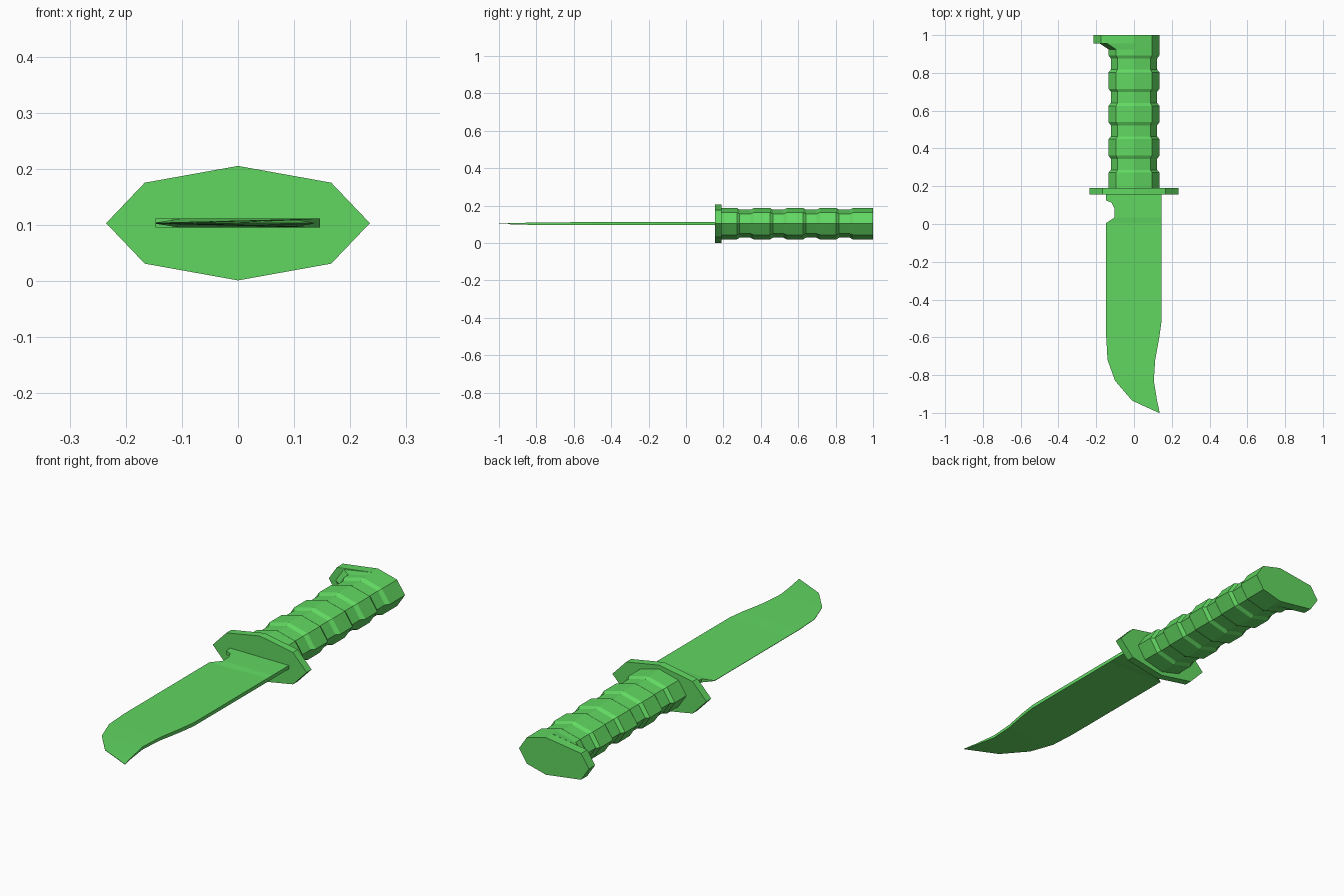
import bpy, bmesh
from math import sin, cos, pi

cube = bpy.data.objects.get("Cube")
if cube:
    bpy.data.objects.remove(cube)

MID = 0.103  # height of the long axis

green = bpy.data.materials.new("green")
green.use_nodes = True
green.diffuse_color = (0.12, 0.68, 0.12, 1)
green.node_tree.nodes["Principled BSDF"].inputs["Base Color"].default_value = green.diffuse_color


def loft(name, rings):
    """Bridge rings of equal length and cap both ends."""
    bm = bmesh.new()
    loops = [[bm.verts.new(p) for p in ring] for ring in rings]
    for a, b in zip(loops, loops[1:]):
        for i in range(len(a)):
            j = (i + 1) % len(a)
            bm.faces.new((a[i], a[j], b[j], b[i]))
    bm.faces.new(loops[0])
    bm.faces.new(loops[-1])
    bmesh.ops.recalc_face_normals(bm, faces=bm.faces)
    mesh = bpy.data.meshes.new(name)
    bm.to_mesh(mesh)
    bm.free()
    mesh.materials.append(green)
    obj = bpy.data.objects.new(name, mesh)
    bpy.context.collection.objects.link(obj)
    return obj


def octagon(y, rx, rz, spur=0.0):
    """Flattened eight-sided ring; spur pushes its -x side outwards."""
    ring = []
    for k in range(8):
        c, s = cos(k * pi / 4), sin(k * pi / 4)
        ring.append((rx * c - (spur if c < -0.1 else 0), y, MID + rz * s))
    return ring


# Guard
loft("guard", [octagon(y, 0.235, 0.102) for y in (0.155, 0.19)])

# Grip: raised bands separated by grooves, ending in a hooked pommel
BAND, GROOVE = (0.135, 0.084), (0.122, 0.075)
rings = [octagon(0.185, *BAND)]
for i in range(4):
    y = 0.272 + i * 0.177
    rings += [octagon(y, *BAND), octagon(y + 0.015, *GROOVE),
              octagon(y + 0.073, *GROOVE), octagon(y + 0.09, *BAND)]
rings += [octagon(0.925, *BAND), octagon(0.955, *BAND, 0.045),
          octagon(0.956, *BAND, 0.08), octagon(1.0, *BAND, 0.08)]
loft("grip", rings)

# Blade: y, cutting edge x, spine x, half thickness at edge and at spine
T = 0.008
sections = [
    (0.16, -0.147, 0.146, T, T),
    (0.125, -0.147, 0.146, T, T),
    (0.112, -0.118, 0.146, T, T),
    (0.08, -0.102, 0.146, T, T),
    (0.035, -0.102, 0.146, T, T),
    (0.005, -0.147, 0.146, 0.001, T),
    (-0.52, -0.147, 0.145, 0.001, T),
    (-0.60, -0.147, 0.134, 0.001, T),
    (-0.72, -0.14, 0.112, 0.001, 0.007),
    (-0.83, -0.10, 0.105, 0.001, 0.006),
    (-0.935, -0.01, 0.122, 0.001, 0.003),
    (-1.0, 0.132, 0.136, 0.001, 0.001),
]
loft("blade", [[(e, y, MID - te), (s, y, MID - ts), (s, y, MID + ts), (e, y, MID + te)]
               for y, e, s, te, ts in sections])
